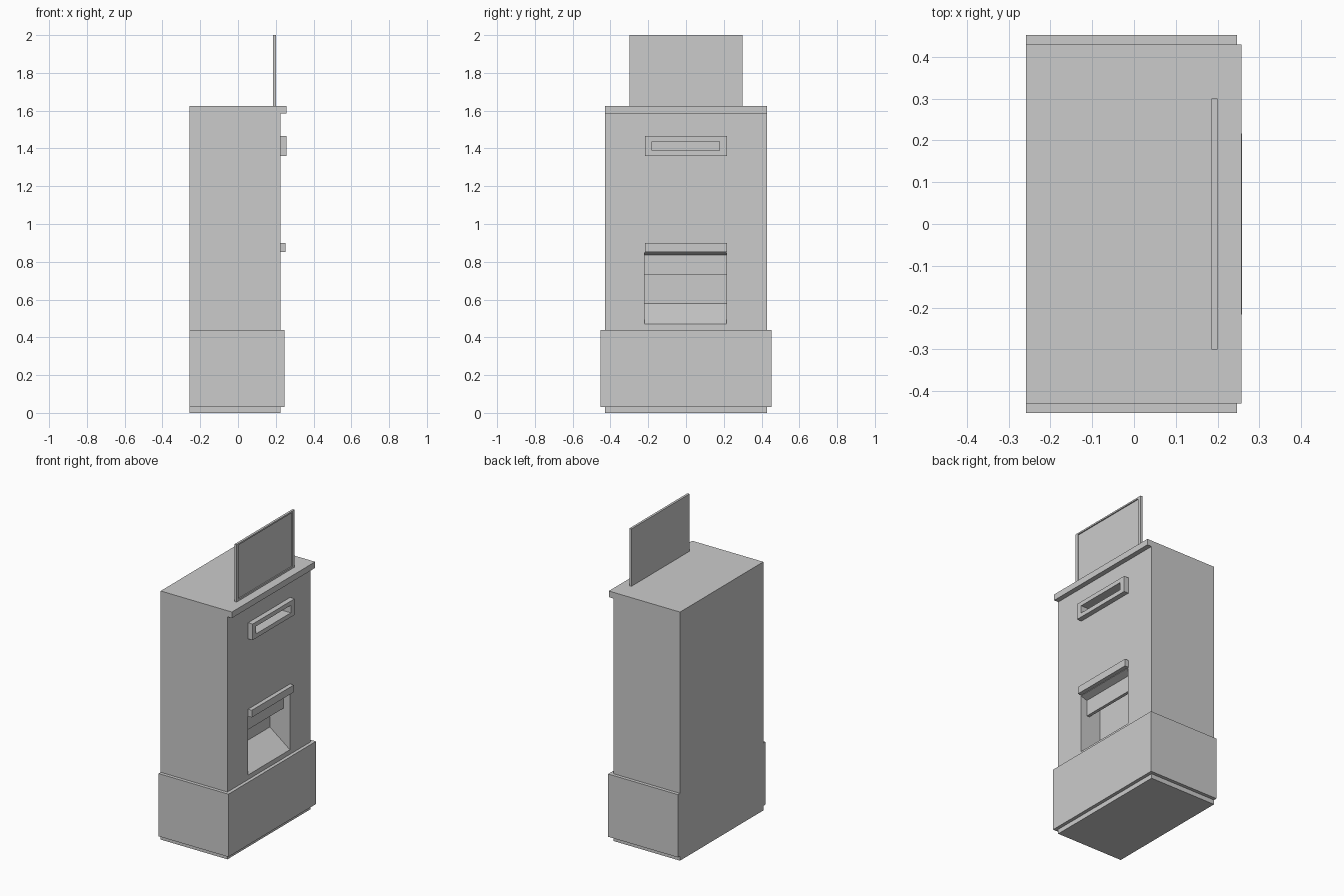
import bpy, bmesh

if "Cube" in bpy.data.objects:
    bpy.data.objects.remove(bpy.data.objects["Cube"])


def prism(name, profile, y0, y1):
    """Extrude an x-z profile along y."""
    bm = bmesh.new()
    face = bm.faces.new([bm.verts.new((x, y0, z)) for x, z in profile])
    ext = bmesh.ops.extrude_face_region(bm, geom=[face])
    moved = [v for v in ext["geom"] if isinstance(v, bmesh.types.BMVert)]
    bmesh.ops.translate(bm, vec=(0, y1 - y0, 0), verts=moved)
    bmesh.ops.recalc_face_normals(bm, faces=bm.faces)
    mesh = bpy.data.meshes.new(name)
    bm.to_mesh(mesh)
    bm.free()
    ob = bpy.data.objects.new(name, mesh)
    bpy.context.collection.objects.link(ob)
    return ob


def box(name, x0, x1, y0, y1, z0, z1):
    return prism(name, [(x0, z0), (x1, z0), (x1, z1), (x0, z1)], y0, y1)


def cut(target, cutter):
    mod = target.modifiers.new("cut", 'BOOLEAN')
    mod.operation = 'DIFFERENCE'
    mod.solver = 'EXACT'
    mod.object = cutter
    cutter.hide_render = True
    bpy.context.view_layer.objects.active = target
    bpy.ops.object.modifier_apply(modifier=mod.name)


BACK, FRONT = -0.258, 0.225

# Cabinet with overhanging top lip
cabinet = prism("cabinet", [(BACK, 0), (FRONT, 0), (FRONT, 1.585), (0.257, 1.585),
                            (0.257, 1.625), (BACK, 1.625)], -0.43, 0.43)

# Wider base skirt
box("base_skirt", BACK, 0.247, -0.452, 0.452, 0.03, 0.44)

# Slot surround and canopy over the tray
slot_frame = box("slot_frame", FRONT, 0.258, -0.217, 0.217, 1.36, 1.465)
box("tray_canopy", FRONT, 0.252, -0.217, 0.217, 0.853, 0.90)

# Display panel with shallow recessed screen
display = box("display_panel", 0.185, 0.2, -0.3, 0.3, 1.625, 2.0)

# Cutters: slot, collection tray with sloped floor, screen recess
slot_cut = box("slot_cutter", 0.19, 0.3, -0.18, 0.177, 1.388, 1.437)
tray_cut = prism("tray_cutter", [(FRONT, 0.47), (0.3, 0.47), (0.3, 0.85),
                                 (0.08, 0.85), (0.08, 0.58)], -0.22, 0.215)
screen_cut = box("screen_cutter", 0.193, 0.3, -0.28, 0.277, 1.637, 1.99)

cut(cabinet, slot_cut)
cut(cabinet, tray_cut)
cut(slot_frame, slot_cut)
cut(display, screen_cut)
for c in (slot_cut, tray_cut, screen_cut):
    bpy.data.objects.remove(c)

# Hanging flap inside the tray with bevelled top
prism("tray_flap", [(0.18, 0.73), (0.18, 0.835), (FRONT, 0.85),
                    (0.16, 0.85), (0.16, 0.73)], -0.22, 0.215)
